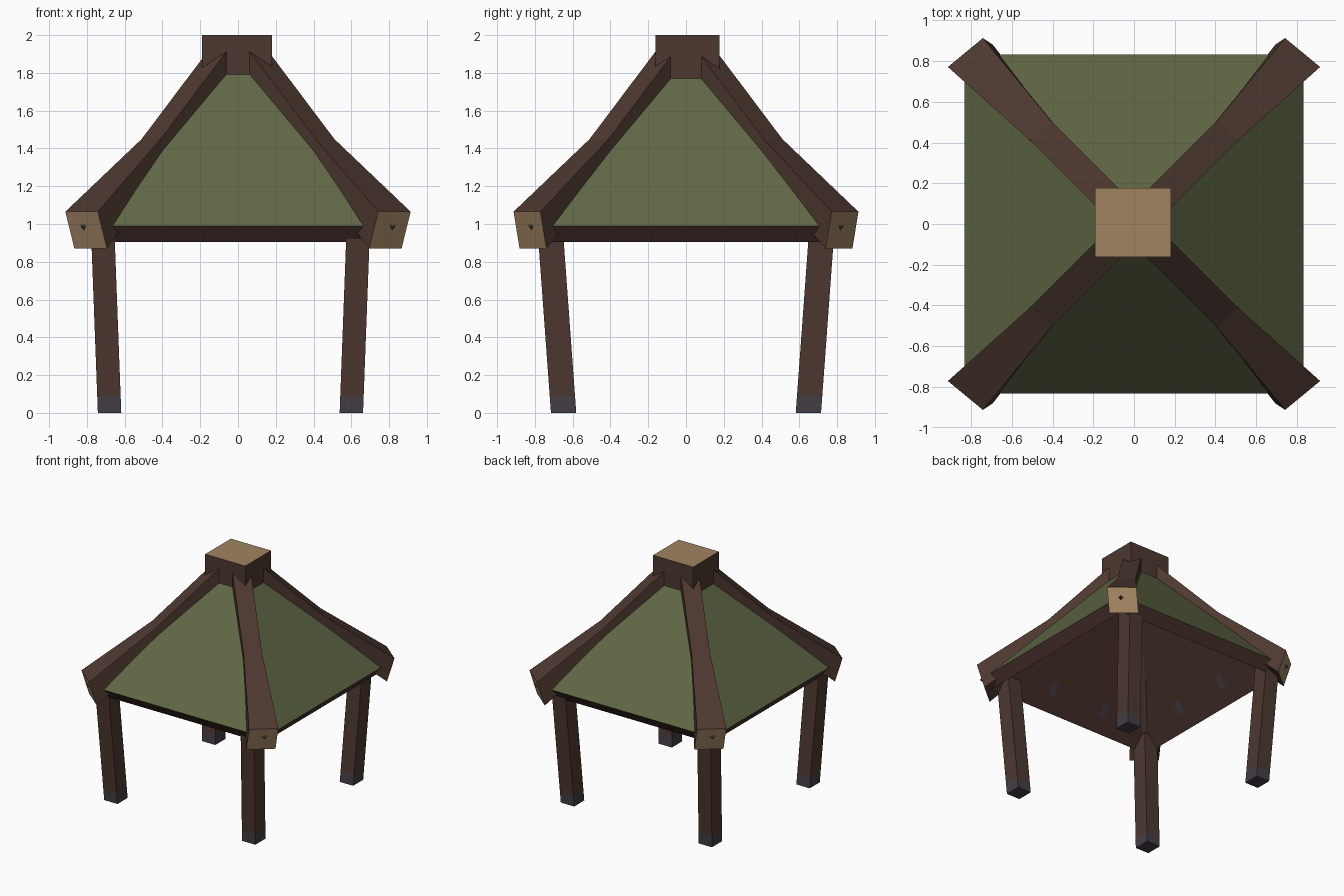
import bpy, bmesh

if "Cube" in bpy.data.objects:
    bpy.data.objects.remove(bpy.data.objects["Cube"])


def material(name, r, g, b):
    lin = lambda c: ((c / 255 + 0.055) / 1.055) ** 2.4
    m = bpy.data.materials.new(name)
    m.diffuse_color = (lin(r), lin(g), lin(b), 1)
    m.use_nodes = True
    m.node_tree.nodes["Principled BSDF"].inputs["Base Color"].default_value = m.diffuse_color
    return m


WOOD = material("dark_wood", 77, 56, 48)
UNDER = material("roof_underside_wood", 72, 50, 45)
GREEN = material("green_roofing", 97, 105, 69)
TAN = material("cut_wood_end", 160, 131, 97)
STONE = material("grey_footing", 69, 62, 69)


def loft(name, rings, mats, rule=None, closed=True):
    """Join equal quad rings into a solid; rule(face) gives the material slot."""
    bm = bmesh.new()
    rows = [[bm.verts.new(p) for p in ring] for ring in rings]
    for a, b in zip(rows, rows[1:]):
        for i in range(4):
            j = (i + 1) % 4
            bm.faces.new((a[i], a[j], b[j], b[i]))
    if closed:
        bm.faces.new(rows[0])
        bm.faces.new(rows[-1])
    bmesh.ops.recalc_face_normals(bm, faces=bm.faces)
    bm.normal_update()
    if rule:
        for f in bm.faces:
            f.material_index = rule(f)
    me = bpy.data.meshes.new(name)
    bm.to_mesh(me)
    bm.free()
    for m in mats:
        me.materials.append(m)
    ob = bpy.data.objects.new(name, me)
    bpy.context.collection.objects.link(ob)
    return ob


def rect(cx, cy, hx, hy, z):
    return [(cx - hx, cy - hy, z), (cx + hx, cy - hy, z),
            (cx + hx, cy + hy, z), (cx - hx, cy + hy, z)]


# Rafter cross-sections: top centre, bottom centre, half width in x and y
SECTIONS = [
    ((0.828, 0.842, 1.065), (0.780, 0.810, 0.87), 0.086, 0.071),
    ((0.460, 0.460, 1.450), (0.430, 0.430, 1.28), 0.050, 0.050),
    ((0.080, 0.080, 1.955), (0.080, 0.080, 1.72), 0.050, 0.050),
]

for sy, end in ((-1, "front"), (1, "back")):
    for sx, side in ((-1, "left"), (1, "right")):
        # Splayed leg with a grey footing at the bottom
        x0, y0 = sx * 0.64 - 0.04, sy * 0.648
        x1, y1 = sx * 0.675 - 0.04, sy * 0.716
        legs = []
        for z in (0, 0.09, 1.0):
            t = z / 0.93
            legs.append(rect(x0 + (x1 - x0) * t, y0 + (y1 - y0) * t, 0.062, 0.067, z))
        loft(f"{end}_{side}_leg", legs, [WOOD, STONE],
             lambda f: int(f.calc_center_median().z < 0.09))

        # Bent corner rafter with a pale cut end
        rings = []
        for (tx, ty, tz), (bx, by, bz), wx, wy in SECTIONS:
            ring = [(tx + wx, ty - wy, tz), (tx - wx, ty + wy, tz),
                    (bx - wx, by + wy, bz), (bx + wx, by - wy, bz)]
            rings.append([(sx * x, sy * y, z) for x, y, z in ring])
        loft(f"{end}_{side}_rafter", rings, [WOOD, TAN],
             lambda f: int(abs(f.calc_center_median().x) > 0.78))

# Hollow pyramid roof: green outside, wooden eave and lining
SLOPE = 1.195
EAVE, INNER, TOP = 0.833, 0.77, 0.15
roof_rings = [rect(0, 0, TOP, TOP, 0.99 + (EAVE - TOP) * SLOPE),
              rect(0, 0, EAVE, EAVE, 0.99),
              rect(0, 0, INNER, INNER, 0.905),
              rect(0, 0, TOP, TOP, 0.905 + (INNER - TOP) * SLOPE),
              rect(0, 0, TOP, TOP, 0.99 + (EAVE - TOP) * SLOPE)]
loft("roof", roof_rings, [UNDER, GREEN],
     lambda f: int(f.normal.z > 0.3), closed=False)

# Small grey plates on the roof lining, two per side
bm = bmesh.new()
for c, s in ((1, 0), (0, 1), (-1, 0), (0, -1)):
    for off in (-0.25, 0.25):
        quad = []
        for u, z in ((-0.03, 1.0), (0.03, 1.0), (0.03, 1.08), (-0.03, 1.08)):
            d = INNER - (z - 0.905) / SLOPE - 0.006
            u += off
            quad.append(bm.verts.new((c * d - s * u, s * d + c * u, z)))
        f = bm.faces.new(quad)
        f.normal_update()
        if f.normal.z > 0:
            f.normal_flip()
me = bpy.data.meshes.new("lining_plates")
bm.to_mesh(me)
bm.free()
me.materials.append(STONE)
bpy.context.collection.objects.link(bpy.data.objects.new("lining_plates", me))

# Square peak block with a pale top
loft("peak_block", [rect(-0.005, 0.008, 0.186, 0.17, z) for z in (1.66, 2.0)],
     [WOOD, TAN], lambda f: int(f.normal.z > 0.5))
